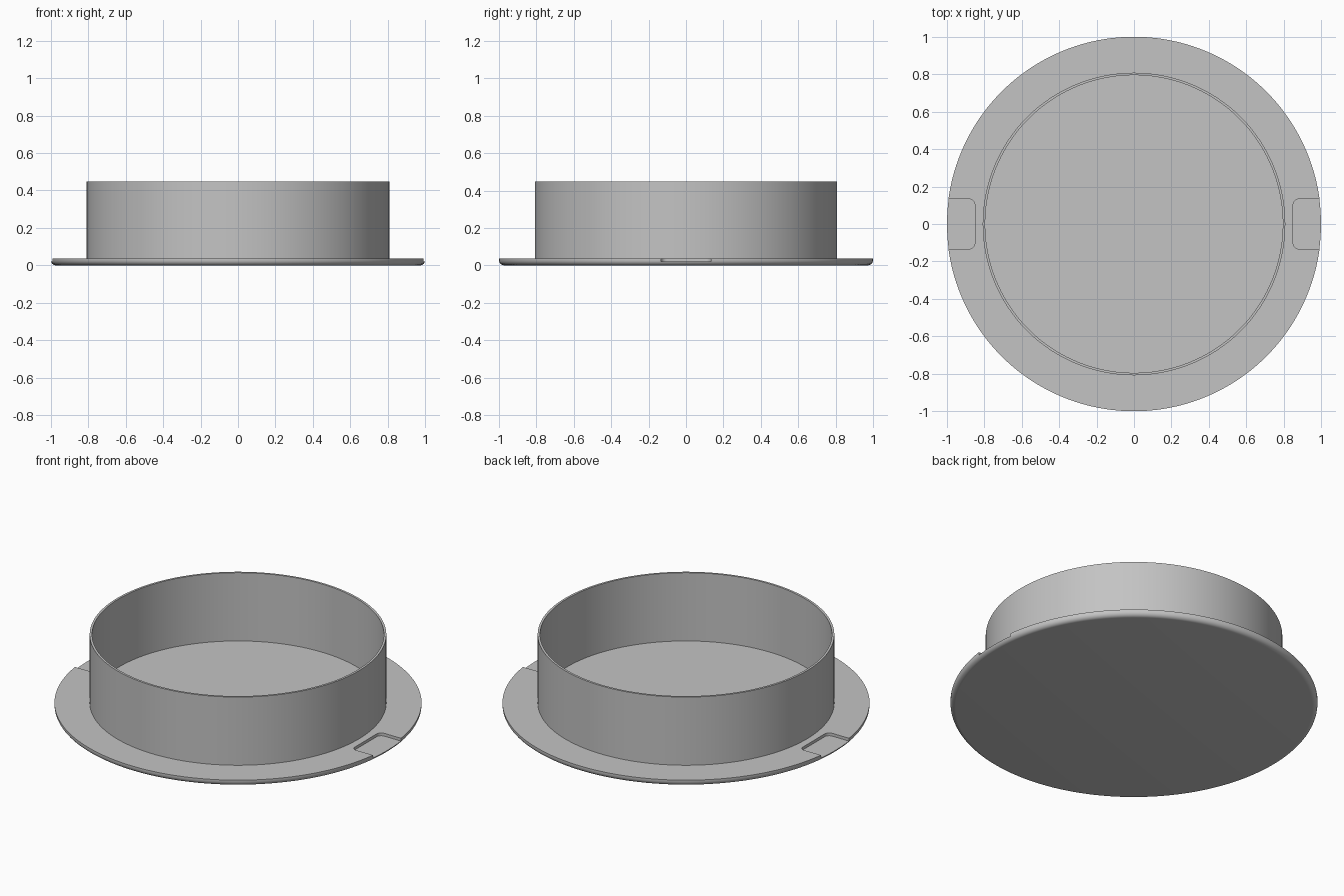
import bpy, bmesh, math

cube = bpy.data.objects.get("Cube")
if cube:
    bpy.data.objects.remove(cube, do_unlink=True)

R_FLANGE, R_OUT, R_IN = 1.0, 0.808, 0.795
Z_FLANGE, Z_RIM, Z_NOTCH = 0.037, 0.447, 0.02
FILLET, SEGMENTS = 0.028, 160

grey = bpy.data.materials.new("plain grey")
grey.use_nodes = True
grey.diffuse_color = (0.55, 0.55, 0.55, 1)
grey.node_tree.nodes["Principled BSDF"].inputs["Base Color"].default_value = grey.diffuse_color


def add_object(name, bm):
    bmesh.ops.recalc_face_normals(bm, faces=bm.faces)
    mesh = bpy.data.meshes.new(name)
    bm.to_mesh(mesh)
    bm.free()
    mesh.materials.append(grey)
    obj = bpy.data.objects.new(name, mesh)
    bpy.context.collection.objects.link(obj)
    return obj


def lathe(name, profile):
    """Revolve (radius, z) points around the z axis."""
    bm = bmesh.new()
    verts = [bm.verts.new((r, 0, z)) for r, z in profile]
    edges = [bm.edges.new(pair) for pair in zip(verts, verts[1:])]
    bmesh.ops.spin(bm, geom=verts + edges, cent=(0, 0, 0), axis=(0, 0, 1),
                   angle=math.tau, steps=SEGMENTS)
    bmesh.ops.remove_doubles(bm, verts=bm.verts, dist=1e-5)
    return add_object(name, bm)


def notch_cutter(side):
    """Rounded tab shape that opens through the flange edge."""
    inner, half, radius = 0.85, 0.133, 0.03
    outline = [(1.1, -half), (1.1, half)]
    for sign in (1, -1):
        arc = [(inner + radius * (1 - math.sin(a)),
                sign * (half - radius * (1 - math.cos(a))))
               for a in (math.radians(15 * i) for i in range(7))]
        outline += arc if sign == 1 else arc[::-1]
    bm = bmesh.new()
    face = bm.faces.new([bm.verts.new((side * x, y, Z_NOTCH)) for x, y in outline])
    top = bmesh.ops.extrude_face_region(bm, geom=[face])["geom"]
    bmesh.ops.translate(bm, vec=(0, 0, 0.1),
                        verts=[v for v in top if isinstance(v, bmesh.types.BMVert)])
    obj = add_object("notch_cutter", bm)
    obj.hide_render = True
    return obj


# Flanged base with rounded lower edge, and the upright ring in one body
fillet = [(R_FLANGE - FILLET * (1 - math.sin(a)), FILLET * (1 - math.cos(a)))
          for a in (math.radians(15 * i) for i in range(7))]
body = lathe("flanged_ring", [(0, 0)] + fillet + [
    (R_FLANGE, Z_FLANGE), (R_OUT, Z_FLANGE), (R_OUT, Z_RIM),
    (R_IN, Z_RIM), (R_IN, Z_FLANGE), (0, Z_FLANGE)])

# Shallow notches on both sides of the flange
bpy.context.view_layer.objects.active = body
body.select_set(True)
for side in (1, -1):
    cutter = notch_cutter(side)
    mod = body.modifiers.new("notch", "BOOLEAN")
    mod.operation, mod.solver, mod.object = "DIFFERENCE", "EXACT", cutter
    bpy.ops.object.modifier_apply(modifier=mod.name)
    bpy.data.objects.remove(cutter, do_unlink=True)

bpy.ops.object.shade_smooth_by_angle(angle=math.radians(30))
